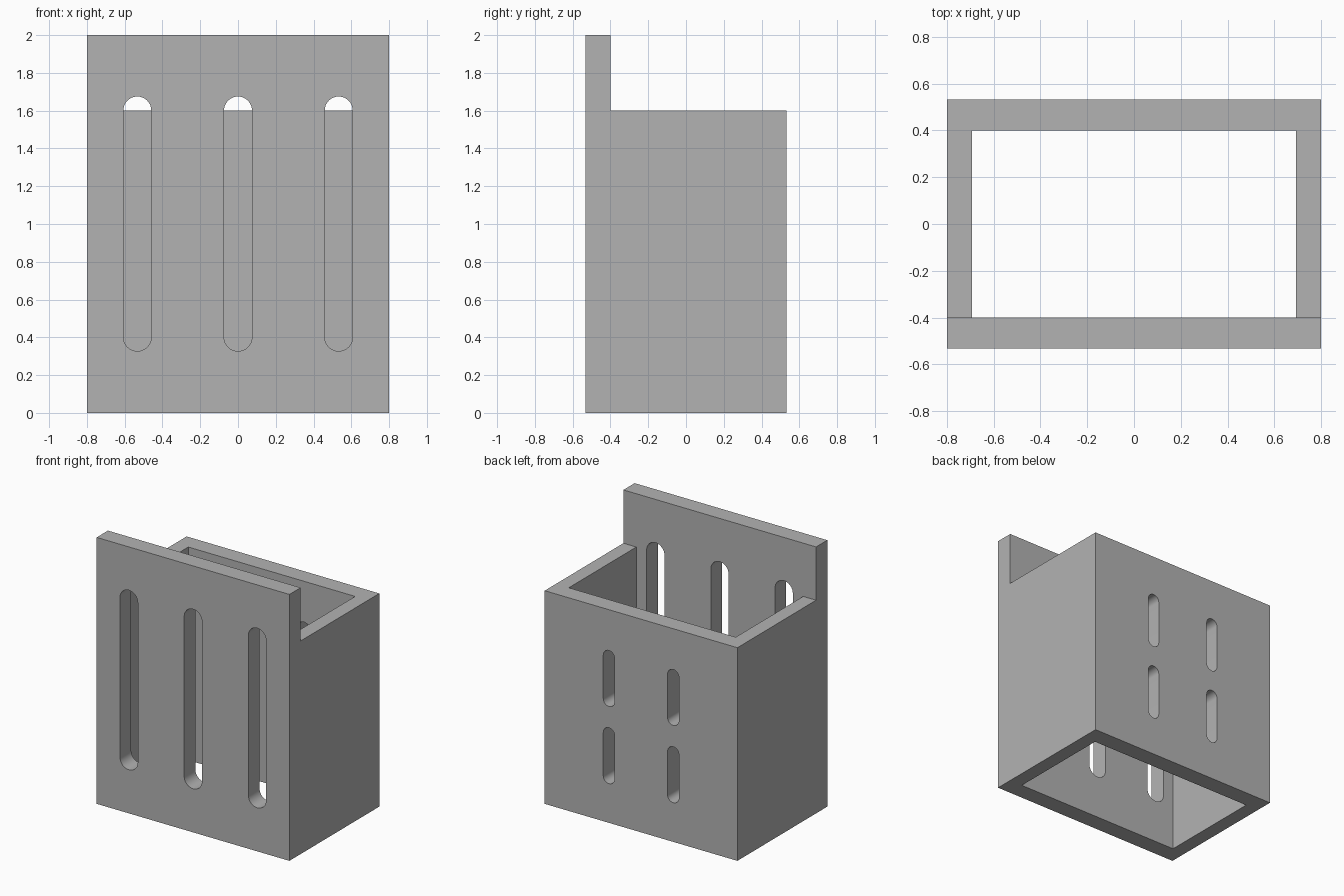
import bpy, bmesh
from math import pi, sin, cos, radians

if "Cube" in bpy.data.objects:
    bpy.data.objects.remove(bpy.data.objects["Cube"], do_unlink=True)

# Overall sizes
HALF_W, HALF_D = 0.8, 0.533
BOX_TOP, PLATE_TOP = 1.6, 2.0
SIDE_WALL, END_WALL = 0.107, 0.133

grey = bpy.data.materials.new("plain grey")
grey.use_nodes = True
grey.diffuse_color = (0.45, 0.45, 0.45, 1)
grey.node_tree.nodes["Principled BSDF"].inputs["Base Color"].default_value = grey.diffuse_color


def prism(name, points, offset):
    """Sweep a closed outline of 3D points along an offset into a solid."""
    bm = bmesh.new()
    face = bm.faces.new([bm.verts.new(p) for p in points])
    swept = bmesh.ops.extrude_face_region(bm, geom=[face])["geom"]
    moved = [v for v in swept if isinstance(v, bmesh.types.BMVert)]
    bmesh.ops.translate(bm, verts=moved, vec=offset)
    bmesh.ops.recalc_face_normals(bm, faces=bm.faces)
    mesh = bpy.data.meshes.new(name)
    bm.to_mesh(mesh)
    bm.free()
    obj = bpy.data.objects.new(name, mesh)
    mesh.materials.append(grey)
    bpy.context.collection.objects.link(obj)
    return obj


def slot(x, y, low, high, radius, steps=16):
    """Round-ended upright slot cutter centred on a wall at depth y."""
    points = []
    for centre, start in ((high - radius, 0), (low + radius, pi)):
        for i in range(steps + 1):
            a = start + pi * i / steps
            points.append((x + radius * cos(a), y - END_WALL, centre + radius * sin(a)))
    return prism("slot_cutter", points, (0, 2 * END_WALL, 0))


def cut(body, cutter):
    """Subtract a cutter from the body and discard it."""
    cutter.hide_render = True
    mod = body.modifiers.new("cut", "BOOLEAN")
    mod.operation, mod.solver, mod.object = "DIFFERENCE", "EXACT", cutter
    bpy.context.view_layer.objects.active = body
    bpy.ops.object.modifier_apply(modifier=mod.name)
    bpy.data.objects.remove(cutter, do_unlink=True)


# Body: stepped side profile with the tall front plate, swept across the width
step = -HALF_D + END_WALL
profile = [(-HALF_D, 0), (HALF_D, 0), (HALF_D, BOX_TOP),
           (step, BOX_TOP), (step, PLATE_TOP), (-HALF_D, PLATE_TOP)]
body = prism("slotted_holder", [(-HALF_W, y, z) for y, z in profile], (2 * HALF_W, 0, 0))

# Open cavity running right through from top to bottom
cx, cy = HALF_W - SIDE_WALL, HALF_D - END_WALL
cavity = [(-cx, -cy, -0.5), (cx, -cy, -0.5), (cx, cy, -0.5), (-cx, cy, -0.5)]
cut(body, prism("cavity_cutter", cavity, (0, 0, 3)))

# Three long slots in the front plate
wall_mid = HALF_D - END_WALL / 2
for x in (-0.533, 0, 0.533):
    cut(body, slot(x, -wall_mid, 0.327, 1.675, 0.074))

# Two columns of short slots in the back wall
for x in (-0.267, 0.267):
    for low, high in ((0.294, 0.714), (0.874, 1.294)):
        cut(body, slot(x, wall_mid, low, high, 0.047))

# Smooth slot ends with crisp edges elsewhere
bpy.ops.object.select_all(action="DESELECT")
body.select_set(True)
bpy.context.view_layer.objects.active = body
bpy.ops.object.shade_smooth_by_angle(angle=radians(30))
